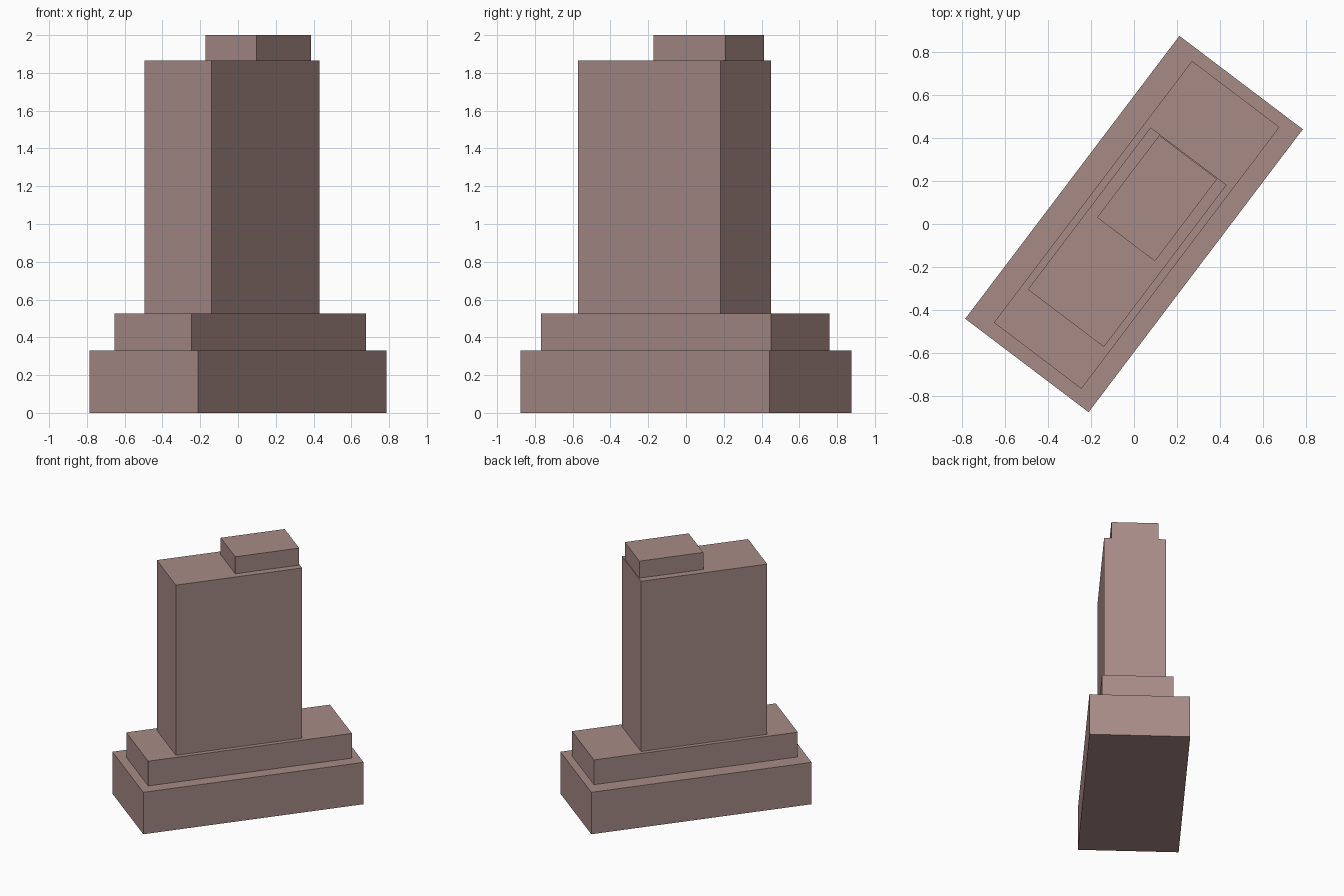
import bpy
from math import radians

if "Cube" in bpy.data.objects:
    bpy.data.objects.remove(bpy.data.objects["Cube"])

TURN = radians(52.87)  # direction of the long side in plan

stone = bpy.data.materials.new("dusty_stone")
stone.diffuse_color = (0.39, 0.26, 0.24, 1)
stone.use_nodes = True
stone.node_tree.nodes["Principled BSDF"].inputs["Base Color"].default_value = stone.diffuse_color


def block(name, centre, length, width, bottom, top):
    """Box turned to the building's direction, spanning bottom to top."""
    bpy.ops.mesh.primitive_cube_add(
        size=1,
        location=(centre[0], centre[1], (bottom + top) / 2),
        rotation=(0, 0, TURN))
    obj = bpy.context.object
    obj.name = name
    obj.scale = (length, width, top - bottom)
    bpy.ops.object.transform_apply(location=False, rotation=False, scale=True)
    obj.data.materials.append(stone)
    return obj


# Two stepped podium tiers
block("podium_lower", (0, 0), 1.653, 0.721, 0, 0.33)
block("podium_upper", (0.0125, -0.004), 1.529, 0.511, 0.33, 0.525)

# Slab tower, set toward one end of the podium
block("tower", (-0.0315, -0.0615), 0.947, 0.444, 0.525, 1.866)

# Rooftop plant room
block("roof_house", (0.1075, 0.12), 0.48, 0.338, 1.866, 2.0)
